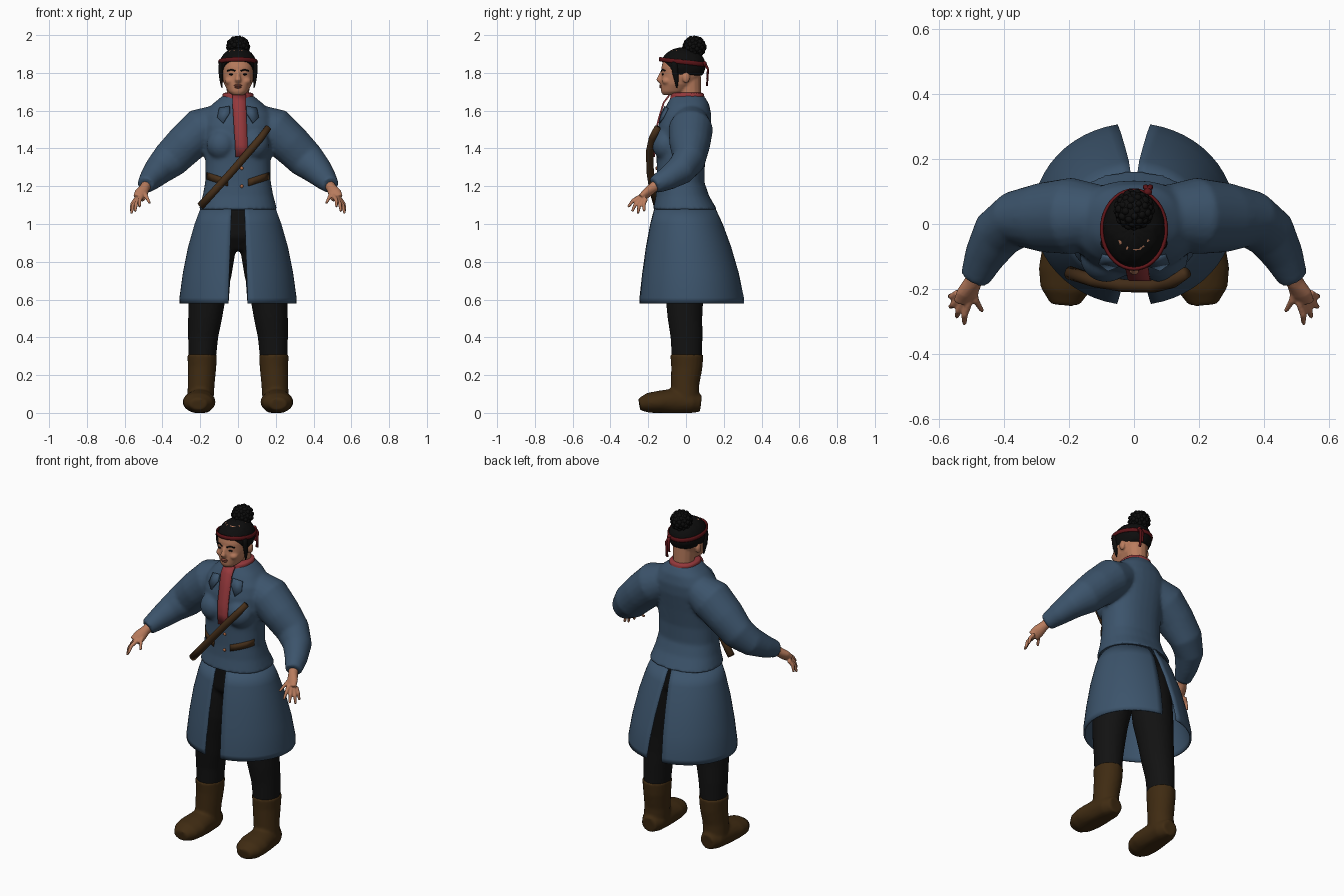
import bpy, bmesh, math, random
from mathutils import Vector, Matrix

random.seed(4)
cube = bpy.data.objects.get("Cube")
if cube:
    bpy.data.objects.remove(cube, do_unlink=True)


def material(name, *rgb):
    m = bpy.data.materials.new(name)
    m.use_nodes = True
    m.diffuse_color = (*rgb, 1)
    bsdf = m.node_tree.nodes["Principled BSDF"]
    bsdf.inputs["Base Color"].default_value = (*rgb, 1)
    bsdf.inputs["Roughness"].default_value = 0.8
    return m


COAT = material("coat blue", .045, .088, .148)
SKIN = material("skin", .48, .2, .11)
LIPS = material("lip brown", .3, .085, .055)
HAIR = material("hair black", .004, .004, .004)
PANTS = material("trouser black", .006, .006, .006)
BAND = material("headband dark red", .11, .007, .009)
SCARF = material("scarf red", .3, .04, .045)
BOOT = material("boot brown", .05, .024, .006)
LEATHER = material("leather brown", .06, .028, .01)
COPPER = material("button copper", .45, .15, .06)


def finish(name, bm, mat, voxel=0, smooth=0, subsurf=0, solid=0, mirror=False):
    """Turn a bmesh into a smooth-shaded object with its modifiers."""
    bmesh.ops.recalc_face_normals(bm, faces=bm.faces)
    me = bpy.data.meshes.new(name)
    bm.to_mesh(me)
    bm.free()
    me.materials.append(mat)
    for p in me.polygons:
        p.use_smooth = True
    ob = bpy.data.objects.new(name, me)
    bpy.context.collection.objects.link(ob)
    if mirror:
        ob.modifiers.new("Mirror", 'MIRROR').use_mirror_merge = False
    if solid:
        ob.modifiers.new("Thickness", 'SOLIDIFY').thickness = solid
    if voxel:
        r = ob.modifiers.new("Fuse", 'REMESH')
        r.mode, r.voxel_size, r.use_smooth_shade = 'VOXEL', voxel, True
    if smooth:
        s = ob.modifiers.new("Soften", 'SMOOTH')
        s.factor, s.iterations = .5, smooth
    if subsurf:
        s = ob.modifiers.new("Round", 'SUBSURF')
        s.levels = s.render_levels = subsurf
    return ob


def skin_rings(bm, rings, closed=False):
    """Bridge rings of points, capping the ends unless the chain is closed."""
    vs = [[bm.verts.new(p) for p in ring] for ring in rings]
    n = len(vs[0])
    for a, b in zip(vs, vs[1:] + (vs[:1] if closed else [])):
        for i in range(n):
            bm.faces.new((a[i], a[(i + 1) % n], b[(i + 1) % n], b[i]))
    if not closed:
        bm.faces.new(vs[0])
        bm.faces.new(vs[-1])


def body(bm, rows, p=2.3, n=32):
    """Stack of horizontal rounded sections: z, half width, front y, back y."""
    def power(v):
        return math.copysign(abs(v) ** (2 / p), v)
    angles = [2 * math.pi * i / n for i in range(n)]
    skin_rings(bm, [[(hw * power(math.sin(a)), (f + b) / 2 - (b - f) / 2 * power(math.cos(a)), z)
                     for a in angles] for z, hw, f, b in rows])


def front_y(rows, x, z, p=2.3):
    """Front surface of a stack made by body()."""
    for lo, hi in zip(rows, rows[1:]):
        if lo[0] <= z <= hi[0]:
            t = (z - lo[0]) / (hi[0] - lo[0])
            hw, f, b = (u + (v - u) * t for u, v in zip(lo[1:], hi[1:]))
            return (f + b) / 2 - (b - f) / 2 * max(0, 1 - (abs(x) / hw) ** p) ** (1 / p)


def tube(bm, path, side=1, ref=(0, 1, 0), n=14, closed=False, clip=False):
    """Sweep an oval along points of x, y, z, radius and optional second radius."""
    pts = [Vector((q[0] * side, q[1], q[2])) for q in path]
    rings, last = [], len(pts) - 1
    for i, (c, q) in enumerate(zip(pts, path)):
        if closed:
            t = pts[(i + 1) % len(pts)] - pts[i - 1]
        else:
            t = pts[min(i + 1, last)] - pts[max(i - 1, 0)]
        u = t.cross(Vector(ref)).normalized()
        v = u.cross(t).normalized()
        ring = [c + u * q[3] * math.cos(a) + v * q[-1] * math.sin(a)
                for a in (2 * math.pi * k / n for k in range(n))]
        if clip:
            for w in ring:
                w.z = max(w.z, 0)
        rings.append(ring)
    skin_rings(bm, rings, closed)


def ball(bm, centre, size, seg=20):
    m = Matrix.Translation(centre) @ Matrix.Diagonal((*size, 1))
    return bmesh.ops.create_uvsphere(bm, u_segments=seg, v_segments=seg // 2 + 2,
                                     radius=1, matrix=m)["verts"]


# Coat top with sleeves, fused into one garment
TORSO = [(1.075, .208, -.175, .165), (1.15, .187, -.16, .122), (1.22, .174, -.155, .098),
         (1.32, .172, -.155, .1), (1.42, .18, -.16, .115), (1.52, .19, -.147, .132),
         (1.58, .18, -.127, .134), (1.635, .135, -.1, .122), (1.68, .08, -.075, .095)]
bm = bmesh.new()
body(bm, TORSO)
for s in (-1, 1):
    tube(bm, [(.08, .025, 1.55, .09), (.19, .025, 1.5, .118), (.28, .02, 1.42, .108),
              (.36, .015, 1.34, .1, .088), (.42, -.03, 1.285, .08), (.46, -.1, 1.24, .063),
              (.49, -.168, 1.205, .046)], s, n=20)
    ball(bm, (s * .085, -.1, 1.42), (.082, .08, .085))
finish("coat_top", bm, COAT, voxel=.01, smooth=5)

# Coat skirt: one flared panel per side, open at front and back
bm = bmesh.new()
rows = []
for z, hw, f, b, gap_f, gap_b in [(1.085, .198, -.17, .155, .035, .01), (1.0, .23, -.192, .195, .038, .016),
                                  (.88, .264, -.215, .24, .042, .028), (.74, .292, -.235, .282, .047, .04),
                                  (.61, .31, -.25, .31, .052, .05), (.58, .309, -.25, .31, .052, .052)]:
    a0, a1 = math.asin(gap_f / hw), math.pi - math.asin(gap_b / hw)
    ang = [a0 + (a1 - a0) * i / 24 for i in range(25)]
    rows.append([bm.verts.new((hw * math.sin(a), (f + b) / 2 - (b - f) / 2 * math.cos(a), z)) for a in ang])
for r, q in zip(rows, rows[1:]):
    for i in range(24):
        bm.faces.new((r[i], r[i + 1], q[i + 1], q[i]))
finish("coat_skirt", bm, COAT, solid=.01, mirror=True)

# Lapel flaps, laid just over the chest
bm = bmesh.new()
for s in (-1, 1):
    bm.faces.new([bm.verts.new((s * x, front_y(TORSO, x, z) - .012, z)) for x, z in
                  [(.045, 1.625), (.1, 1.615), (.11, 1.565), (.08, 1.535), (.045, 1.59)]])
finish("lapels", bm, COAT, solid=.008)

# Trousers
bm = bmesh.new()
body(bm, [(.86, .12, -.08, .08), (.93, .17, -.13, .12), (1.09, .175, -.14, .12)])
for s in (-1, 1):
    tube(bm, [(.1, 0, 1.02, .1, .115), (.125, -.005, .88, .115, .12), (.145, -.01, .74, .112, .115),
              (.165, -.008, .6, .098, .1), (.175, -.005, .5, .09, .092), (.185, .003, .4, .08, .085),
              (.19, .005, .27, .072, .08)], s, n=20)
finish("trousers", bm, PANTS, voxel=.012, smooth=3)

# Boots
bm = bmesh.new()
for s in (-1, 1):
    tube(bm, [(.19, .005, .31, .079, .088), (.19, .004, .24, .075, .083), (.195, -.005, .15, .071, .075),
              (.2, -.005, .05, .07, .075)], s, n=20)
    tube(bm, [(.195, .078, .05, .045), (.198, .03, .055, .07, .06), (.202, -.06, .06, .078, .07),
              (.206, -.14, .058, .088, .06), (.21, -.2, .053, .078, .053),
              (.212, -.247, .045, .045, .032)], s, ref=(0, 0, 1), n=20, clip=True)
finish("boots", bm, BOOT, voxel=.009, smooth=3)

# Hands with four fingers and a thumb
bm = bmesh.new()
for s in (-1, 1):
    tube(bm, [(.475, -.14, 1.22, .028), (.495, -.178, 1.19, .027), (.512, -.21, 1.162, .036, .024),
              (.525, -.238, 1.137, .033, .018)], s)
    for knuckle, tip in [((.508, -.24, 1.147), (.522, -.307, 1.09)), ((.522, -.237, 1.137), (.545, -.285, 1.066)),
                         ((.534, -.228, 1.13), (.565, -.255, 1.055)), ((.54, -.212, 1.134), (.568, -.222, 1.066)),
                         ((.495, -.19, 1.175), (.467, -.268, 1.11))]:
        k, t = Vector(knuckle), Vector(tip)
        bend = k.lerp(t, .5) + Vector((.006, -.006, .006))
        tube(bm, [(*k, .012), (*bend, .0105), (*t, .007)], s, n=10)
finish("hands", bm, SKIN, voxel=.005, smooth=1)

# Head, nose, ears and neck
HEAD = [(1.683, .03, -.122, -.05), (1.7, .052, -.132, 0), (1.74, .073, -.134, .05), (1.78, .083, -.13, .075),
        (1.83, .086, -.13, .085), (1.88, .08, -.118, .08), (1.92, .05, -.08, .05)]
bm = bmesh.new()
body(bm, HEAD)
tube(bm, [(0, .02, 1.62, .062), (0, .02, 1.7, .06), (0, .015, 1.78, .065)])
tube(bm, [(0, -.126, 1.81, .008), (0, -.137, 1.785, .01), (0, -.145, 1.764, .017, .013),
          (0, -.135, 1.752, .014, .01)])
for s in (-1, 1):
    ball(bm, (s * .085, .0, 1.775), (.012, .02, .03))
    ball(bm, (s * .042, -.1, 1.757), (.028, .028, .022))
finish("head", bm, SKIN, voxel=.006, smooth=3)

# Eyes, brows and lips
eyes, brows, lips = bmesh.new(), bmesh.new(), bmesh.new()
for s in (-1, 1):
    ball(eyes, (s * .034, front_y(HEAD, .034, 1.792) + .002, 1.792), (.014, .006, .005), 12)
    tube(brows, [(x, front_y(HEAD, x, z) - .001, z, .004) for x, z in
                 [(.015, 1.81), (.035, 1.818), (.056, 1.811)]], s, n=8)
for z, w in [(1.733, .022), (1.724, .018)]:
    ball(lips, (0, front_y(HEAD, 0, z) + .001, z), (w, .009, .006), 12)
finish("eyes", eyes, HAIR)
finish("eyebrows", brows, HAIR)
finish("lips", lips, LIPS)

# Hair: cap cut along a sloping hairline, curly bun and side locks
bm = bmesh.new()
for v in ball(bm, (0, -.016, 1.838), (.098, .119, .096), 48):
    v.co += Vector([random.uniform(-.002, .002) for _ in range(3)])
    v.co.z = max(v.co.z, min(1.86, max(1.785, 1.785 - (v.co.y + .045) * 1.1)))
finish("hair_cap", bm, HAIR)
bm = bmesh.new()
ball(bm, (0, .044, 1.938), (.058, .058, .054))
for i in range(70):
    h = 1 - 2 * (i + .5) / 70
    r, a = math.sqrt(1 - h * h), i * math.pi * (3 - math.sqrt(5))
    c = (r * math.cos(a) * .052, .044 + r * math.sin(a) * .052, 1.938 + h * .049)
    ball(bm, c, [random.uniform(.011, .014)] * 3, 8)
finish("hair_bun", bm, HAIR)
bm = bmesh.new()
for s in (-1, 1):
    tube(bm, [(.088, -.062, 1.87, .015, .02), (.092, -.06, 1.81, .013, .018), (.09, -.05, 1.765, .01, .013),
              (.084, -.048, 1.715, .003)], s, n=10)
finish("side_locks", bm, HAIR, subsurf=1)

# Headband with knot and hanging tails
bm = bmesh.new()
loop = [(.099 * math.sin(a), -.017 - .121 * math.cos(a), 1.858 + .014 * math.cos(a), .006, .012)
        for a in (2 * math.pi * i / 40 for i in range(40))]
tube(bm, loop, ref=(0, 0, 1), n=10, closed=True)
ball(bm, (.042, .098, 1.848), (.014, .012, .014))
for end, x in [(1.73, .05), (1.765, .036)]:
    tube(bm, [(.042, .1, 1.85, .008), (x, .116, 1.82, .009, .006), (x, .114, 1.77, .008, .005),
              (x, .11, end, .009, .005)], n=8)
finish("headband", bm, BAND)

# Neck scarf and its hanging strip
bm = bmesh.new()
body(bm, [(1.635, .082, -.085, .098), (1.655, .09, -.09, .105), (1.672, .08, -.08, .096),
          (1.69, .084, -.083, .098), (1.698, .072, -.07, .085)])
finish("neck_scarf", bm, SCARF, subsurf=1)
bm = bmesh.new()
strip = [[bm.verts.new((c + k * w, y, z)) for k in (-1, 0, 1)] for c, y, z, w in
         [(.006, -.092, 1.685, .036), (.006, -.122, 1.645, .036), (.01, -.145, 1.57, .035),
          (.014, -.168, 1.48, .034), (.018, -.176, 1.42, .033), (.018, -.172, 1.355, .032)]]
for r, q in zip(strip, strip[1:]):
    for i in range(2):
        bm.faces.new((r[i], r[i + 1], q[i + 1], q[i]))
finish("scarf_strip", bm, SCARF, solid=.009)

# Diagonal sheath across the chest
bm = bmesh.new()
tube(bm, [(-.198, -.15, 1.095, .021), (-.12, -.175, 1.18, .02), (-.03, -.19, 1.28, .02),
          (.06, -.192, 1.385, .02), (.12, -.178, 1.455, .019), (.16, -.15, 1.51, .018)])
finish("sheath", bm, LEATHER)

# Belt tabs on the waist
bm = bmesh.new()
for s in (-1, 1):
    edge = [(x, 1.2 + (x - .055) * .32) for x in (.055, .085, .115, .14, .166)]
    pairs = [[bm.verts.new((s * x, front_y(TORSO, x, z + .018) - .006, z + h)) for h in (0, .038)]
             for x, z in edge]
    for r, q in zip(pairs, pairs[1:]):
        bm.faces.new((r[0], r[1], q[1], q[0]))
finish("belt_tabs", bm, LEATHER, solid=.012)

# Buttons
bm = bmesh.new()
for z in (1.2, 1.295):
    ball(bm, (.02, front_y(TORSO, .02, z) - .002, z), (.009, .006, .009), 12)
finish("buttons", bm, COPPER)
